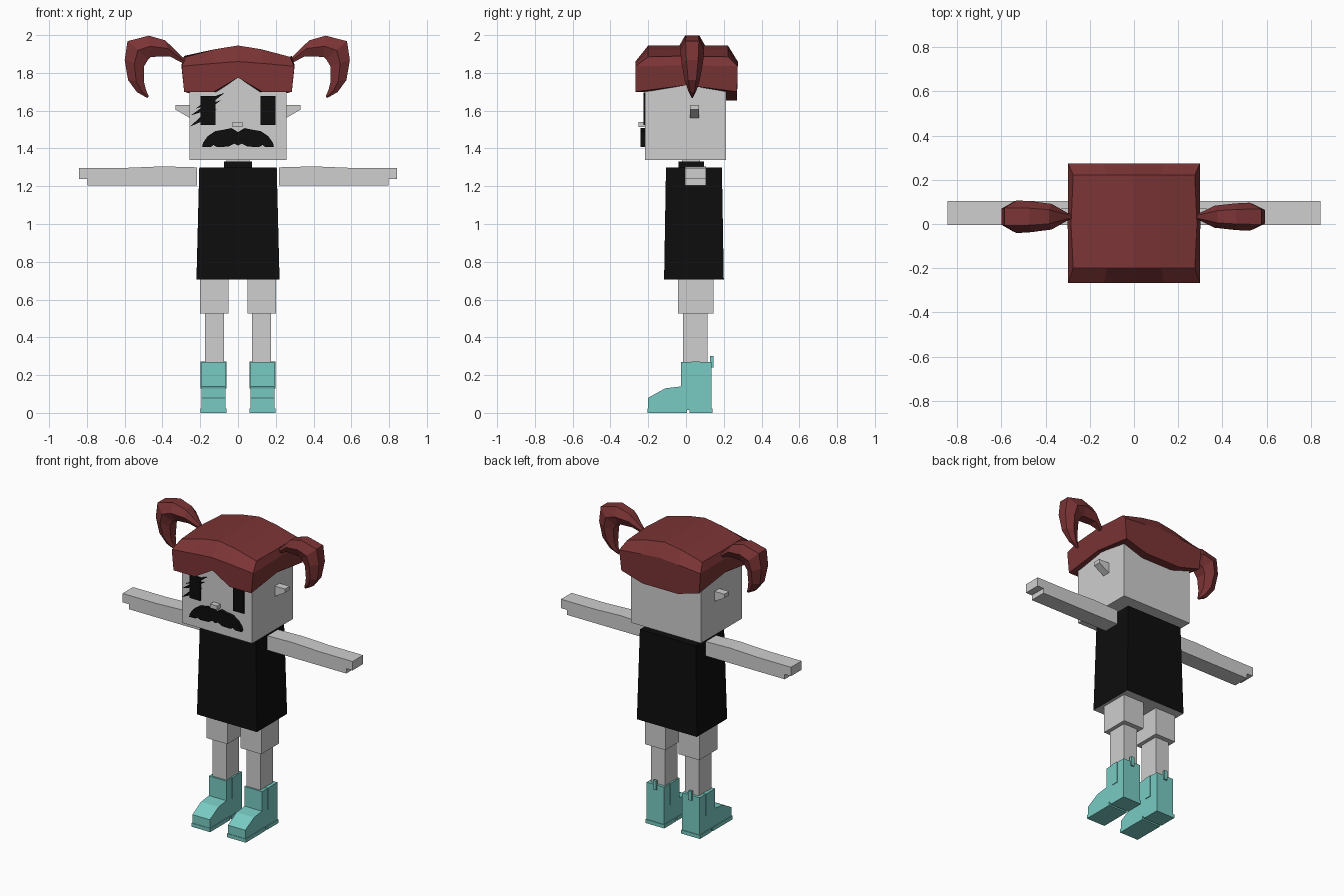
import bpy
import bmesh
from mathutils import Vector

cube = bpy.data.objects.get("Cube")
if cube:
    bpy.data.objects.remove(cube, do_unlink=True)


def material(name, rgb):
    m = bpy.data.materials.new(name)
    m.use_nodes = True
    m.diffuse_color = (*rgb, 1)
    m.node_tree.nodes["Principled BSDF"].inputs["Base Color"].default_value = (*rgb, 1)
    return m


GREY = material("pale_grey", (0.62, 0.62, 0.62))
BLACK = material("black", (0.004, 0.004, 0.004))
RED = material("dark_red", (0.2, 0.034, 0.036))
TEAL = material("teal", (0.19, 0.6, 0.55))


def build(name, verts, faces, mat):
    bm = bmesh.new()
    vs = [bm.verts.new(v) for v in verts]
    for f in faces:
        bm.faces.new([vs[i] for i in f])
    bmesh.ops.recalc_face_normals(bm, faces=bm.faces)
    me = bpy.data.meshes.new(name)
    bm.to_mesh(me)
    bm.free()
    me.materials.append(mat)
    ob = bpy.data.objects.new(name, me)
    bpy.context.scene.collection.objects.link(ob)
    return ob


def loft(name, rings, mat, caps=True):
    """Skin a list of equal-length closed rings."""
    n = len(rings[0])
    verts = [v for r in rings for v in r]
    faces = [(k * n + i, k * n + (i + 1) % n, (k + 1) * n + (i + 1) % n, (k + 1) * n + i)
             for k in range(len(rings) - 1) for i in range(n)]
    if caps:
        faces += [tuple(range(n)), tuple(range(len(verts) - n, len(verts)))]
    return build(name, verts, faces, mat)


def rect(x, y, z):
    return [(x[0], y[0], z), (x[1], y[0], z), (x[1], y[1], z), (x[0], y[1], z)]


def box(name, x, y, z, mat):
    return loft(name, [rect(x, y, z[0]), rect(x, y, z[1])], mat)


def plate_xz(name, pts, y0, y1, mat):
    """Front-facing outline given thickness along y."""
    return loft(name, [[(x, y, z) for x, z in pts] for y in (y0, y1)], mat)


def plate_yz(name, pts, x0, x1, mat):
    """Side outline given thickness along x."""
    return loft(name, [[(x, y, z) for y, z in pts] for x in (x0, x1)], mat)


def span(s, a, b):
    return sorted((s * a, s * b))


# Dress, with a grey underside
dress = loft("dress", [rect((-.22, .22), (-.116, .2), .705),
                       rect((-.205, .205), (-.106, .19), 1.3)], BLACK)
dress.data.materials.append(GREY)
for p in dress.data.polygons:
    if p.normal.z < -0.9:
        p.material_index = 1

# Neck and head
box("collar", (-.075, .075), (-.04, .095), (1.29, 1.33), BLACK)
box("neck", (-.06, .06), (-.02, .075), (1.32, 1.35), GREY)
box("head", (-.258, .256), (-.217, .212), (1.34, 1.82), GREY)

# Face
box("nose", (-.028, .024), (-.252, -.21), (1.513, 1.54), GREY)
for s, side in ((-1, "right"), (1, "left")):
    box(side + "_eye", span(s, .12, .198), (-.225, -.216), (1.524, 1.678), BLACK)
for i, (x0, z0, x1, z1) in enumerate([(-.255, 1.515, -.11, 1.61),
                                      (-.25, 1.575, -.09, 1.655),
                                      (-.225, 1.61, -.07, 1.695)]):
    a, b = Vector((x0, z0)), Vector((x1, z1))
    off = Vector((z0 - z1, x1 - x0)).normalized() * .014
    mid = (a + b) / 2
    plate_xz(f"eyelash_{i + 1}", [a, mid - off, b, mid + off], -.226, -.217, BLACK)
half = [(.035, 1.508), (.07, 1.5), (.12, 1.492), (.16, 1.465), (.185, 1.43), (.19, 1.407),
        (.145, 1.407), (.13, 1.418), (.11, 1.407), (.05, 1.41), (.02, 1.425)]
plate_xz("moustache", [(0, 1.487)] + half + [(0, 1.415)] + [(-x, z) for x, z in reversed(half)],
         -.24, -.216, BLACK)

# Hair cap: hem, rim and crown rings run round the head
xs = [-1, -.45, 0, .45, 1]
hem_f = [1.7, 1.7, 1.775, 1.7, 1.7]
hem_b = [1.7, 1.655, 1.655, 1.655, 1.7]
rim_z = [1.835, 1.85, 1.86, 1.85, 1.835]
top_z = [1.885, 1.925, 1.945, 1.925, 1.885]


def hair_ring(w, y0, y1, front, back, side, mid_w):
    return ([(x * w, y0, z) for x, z in zip(xs, front)] + [(mid_w, 0, side)]
            + [(-x * w, y1, z) for x, z in zip(xs, back)] + [(-mid_w, 0, side)])


lining = hair_ring(.25, -.21, .205, hem_f, hem_b, 1.735, .25)
hem = hair_ring(.285, -.268, .27, hem_f, hem_b, 1.735, .285)
rim = hair_ring(.298, -.268, .274, rim_z, rim_z, 1.84, .3)
crown = hair_ring(.275, -.2, .222, top_z, top_z, 1.89, .285)
verts = lining + hem + rim + crown
n = len(hem)
faces = [(k * n + i, k * n + (i + 1) % n, (k + 1) * n + (i + 1) % n, (k + 1) * n + i)
         for k in range(3) for i in range(n)]
for strip in [(0, 1, 9, 10, 11), (1, 2, 8, 9), (2, 3, 7, 8), (3, 4, 5, 6, 7)]:
    faces.append(tuple(3 * n + i for i in strip))
build("hair_cap", verts, faces, RED)

# Pigtails: upper edge x, z, lower edge x, z, half depth
tail = [(.27, 1.875, .27, 1.845, .012), (.295, 1.885, .3, 1.855, .015),
        (.385, 1.972, .36, 1.887, .058), (.472, 1.997, .46, 1.885, .07),
        (.585, 1.968, .475, 1.872, .074), (.6, 1.868, .497, 1.835, .066),
        (.582, 1.762, .497, 1.75, .045), (.535, 1.698, .487, 1.71, .025),
        (.48, 1.667, .472, 1.675, .005)]
for s, side, scale in ((-1, "right", 1), (1, "left", .86)):
    rings = []
    for ox, oz, ix, iz, d in tail:
        d *= scale
        mx, mz = (ox + ix) / 2, (oz + iz) / 2
        prof = [(ox, oz, -.55), (ox, oz, .55), (mx, mz, 1), (ix, iz, .55),
                (ix, iz, -.55), (mx, mz, -1)]
        rings.append([(s * (x - (0 if s < 0 else .008)), .033 + d * t, z) for x, z, t in prof])
    loft(side + "_pigtail", rings, RED)

for s, side in ((-1, "right"), (1, "left")):
    # Ear wedge
    plate_xz(side + "_ear", [(s * .25, 1.63), (s * .33, 1.63), (s * .33, 1.605), (s * .25, 1.558)],
             .02, .07, GREY)
    # Arm with a notched hand end
    plate_xz(side + "_arm", [(s * .217, 1.3), (s * .4, 1.305), (s * .6, 1.297), (s * .843, 1.297),
                             (s * .843, 1.238), (s * .797, 1.238), (s * .797, 1.205),
                             (s * .217, 1.205)], -.005, .105, GREY)
    # Leg
    box(side + "_thigh", span(s, .049, .2), (-.042, .146), (.525, .72), GREY)
    box(side + "_shin", span(s, .074, .175), (-.016, .115), (.25, .53), GREY)
    # Boot with sole, heel, side panels and pull tab
    plate_yz(side + "_boot", [(.135, .27), (-.027, .27), (-.027, .14), (-.11, .13), (-.2, .08),
                              (-.2, .015), (.135, .015)], *span(s, .066, .194), TEAL)
    box(side + "_sole", span(s, .062, .199), (-.203, .005), (0, .024), TEAL)
    box(side + "_heel", span(s, .062, .199), (.018, .139), (0, .024), TEAL)
    box(side + "_boot_panel", span(s, .062, .198), (.03, .075), (.13, .272), TEAL)
    box(side + "_pull_tab", span(s, .118, .142), (.128, .145), (.24, .3), TEAL)
